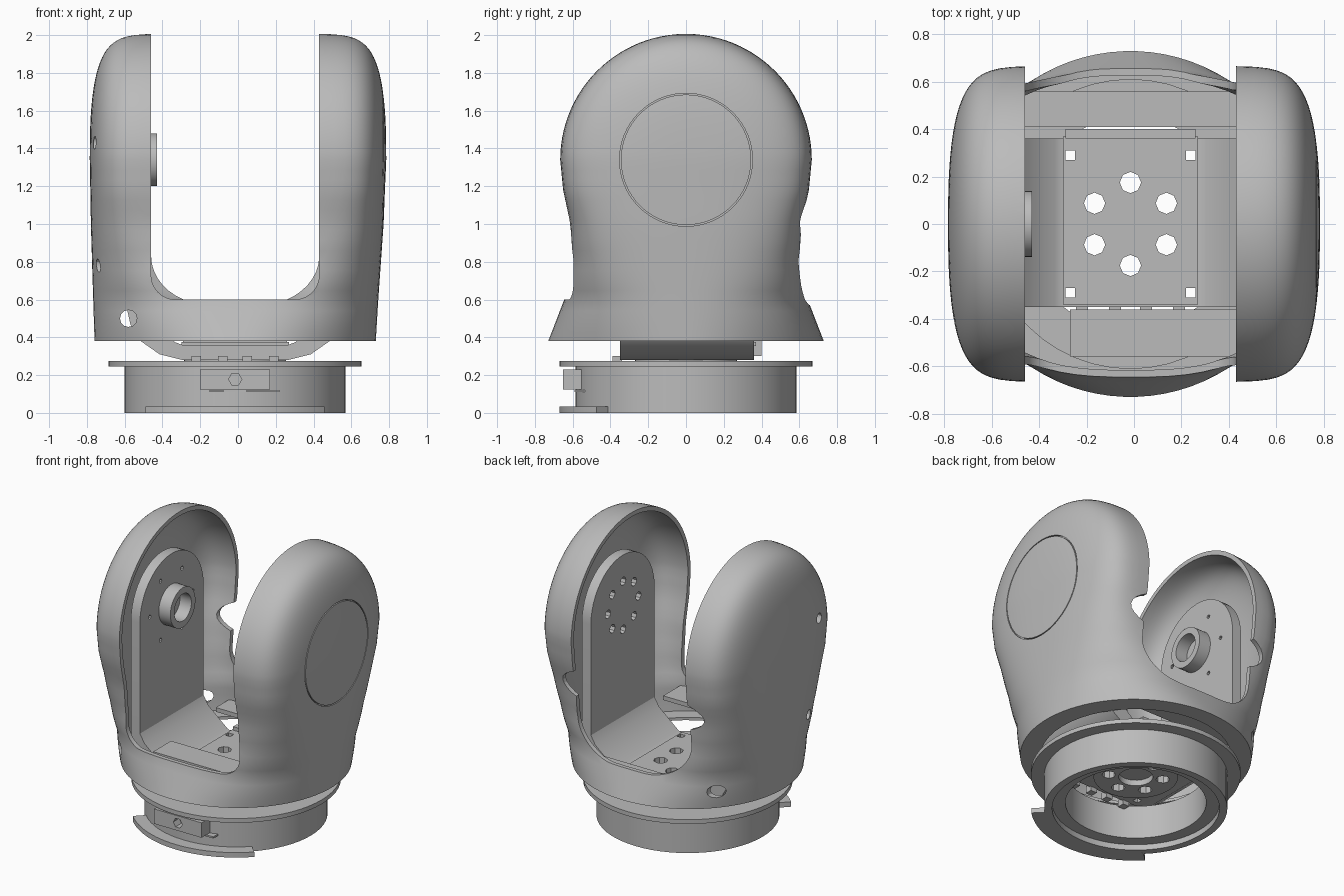
import bpy, bmesh, math

if "Cube" in bpy.data.objects:
    bpy.data.objects.remove(bpy.data.objects["Cube"])

grey = bpy.data.materials.new("plain grey")
grey.use_nodes = True
COLOUR = (0.5, 0.5, 0.5, 1)
grey.diffuse_color = COLOUR
grey.node_tree.nodes["Principled BSDF"].inputs["Base Color"].default_value = COLOUR

CX = -0.015      # centre line of the base and bracket
PIVOT = 1.34     # height of the tilt axis
cutters = []


def finish(name, bm):
    bmesh.ops.recalc_face_normals(bm, faces=bm.faces)
    mesh = bpy.data.meshes.new(name)
    bm.to_mesh(mesh)
    bm.free()
    mesh.materials.append(grey)
    obj = bpy.data.objects.new(name, mesh)
    bpy.context.collection.objects.link(obj)
    return obj


def prism(name, pts, axis, lo, hi):
    """Extrude a 2D outline along one axis."""
    place = {"x": lambda p, d: (d, p[0], p[1]),
             "y": lambda p, d: (p[0], d, p[1]),
             "z": lambda p, d: (p[0], p[1], d)}[axis]
    bm = bmesh.new()
    rings = [[bm.verts.new(place(p, d)) for p in pts] for d in (lo, hi)]
    bm.faces.new(rings[0])
    bm.faces.new(rings[1])
    n = len(pts)
    for i in range(n):
        j = (i + 1) % n
        bm.faces.new((rings[0][i], rings[0][j], rings[1][j], rings[1][i]))
    return finish(name, bm)


def arc(cx, cy, rx, ry, start, end, n):
    steps = [math.radians(start + (end - start) * i / n) for i in range(n + 1)]
    return [(cx + rx * math.cos(t), cy + ry * math.sin(t)) for t in steps]


def disc(name, c, r, axis, lo, hi, n=48):
    return prism(name, arc(c[0], c[1], r, r, 0, 360, n)[:-1], axis, lo, hi)


def box(name, x, y, z):
    return prism(name, [(x[0], y[0]), (x[1], y[0]), (x[1], y[1]), (x[0], y[1])], "z", *z)


def cut(obj, tools):
    bpy.context.view_layer.objects.active = obj
    for tool in tools:
        tool.hide_render = True
        if tool not in cutters:
            cutters.append(tool)
        mod = obj.modifiers.new("cut", "BOOLEAN")
        mod.operation, mod.solver, mod.object = "DIFFERENCE", "EXACT", tool
        bpy.ops.object.modifier_apply(modifier=mod.name)
    return obj


def ring(name, c, r_out, r_in, axis, lo, hi, n=64):
    hole = disc("cutter", c, r_in, axis, lo - 0.1, hi + 0.1, n)
    return cut(disc(name, c, r_out, axis, lo, hi, n), [hole])


# Fork shell: height, half width, half depth, roundness in x and y, centre
SECTIONS = [(0.38, 0.745, 0.73, 2, 2, CX), (0.6, 0.755, 0.645, 2.8, 2.3, -0.012),
            (0.8, 0.765, 0.61, 5, 2.5, -0.008), (1.0, 0.775, 0.615, 7.5, 2.6, -0.004),
            (1.18, 0.78, 0.652, 9.5, 2.6, -0.002), (PIVOT, 0.785, 0.667, 10, 2.6, 0)]


def section(z):
    for lo, hi in zip(SECTIONS, SECTIONS[1:]):
        if z <= hi[0]:
            f = (z - lo[0]) / (hi[0] - lo[0])
            return [u + (v - u) * f for u, v in zip(lo, hi)][1:]
    return SECTIONS[-1][1:]


def shell_solid(name, bottom, inset, n=80):
    top_r = SECTIONS[-1][2] - inset
    heights = [bottom + (PIVOT - bottom) * i / 18 for i in range(18)]
    heights += [PIVOT + top_r * math.sin(math.radians(88.5 * i / 26)) for i in range(27)]
    bm = bmesh.new()
    rows = []
    for z in heights:
        a, b, p, q, cx = section(z)
        a, b = a - inset, b - inset
        dz = max(0, z - PIVOT)
        width = a * (1 - (dz / b) ** q) ** (1 / p)
        row = []
        for i in range(n):
            t = 2 * math.pi * (i + 0.5) / n
            x = math.copysign(width * abs(math.cos(t)) ** (2 / p), math.cos(t))
            r = b * max(0, 1 - abs(x / a) ** p) ** (1 / q)
            y = math.copysign(math.sqrt(max(1e-8, r * r - dz * dz)), math.sin(t))
            row.append(bm.verts.new((cx + x, y, z)))
        rows.append(row)
    for r0, r1 in zip(rows, rows[1:]):
        for i in range(n):
            j = (i + 1) % n
            bm.faces.new((r0[i], r0[j], r1[j], r1[i]))
    bm.faces.new(rows[0])
    bm.faces.new(rows[-1])
    return finish(name, bm)


def slot(y0, y1, z, rx, rz):
    pts = [(-0.46, 2.2)] + arc(-0.46 + rx, z + rz, rx, rz, 180, 270, 10)
    pts += arc(0.43 - rx, z + rz, rx, rz, 270, 360, 10) + [(0.43, 2.2)]
    return prism("slot_cutter", pts, "y", y0, y1)


shell = shell_solid("fork_shell", 0.38, 0)
cut(shell, [shell_solid("hollow_cutter", 0.4, 0.03),
            disc("bottom_cutter", (CX, 0), 0.61, "z", 0.3, 0.45),
            slot(-1, 0.01, 0.6, 0.13, 0.13),
            slot(0, 1, 0.57, 0.32, 0.26),
            prism("back_notch_cutter", arc(CX, 1.04, 0.55, 0.16, 0, 350, 35), "y", 0.37, 1),
            ring("groove_cutter", (0, PIVOT), 0.352, 0.345, "x", 0.755, 0.9),
            disc("front_hole_cutter", (-0.58, 0.5), 0.045, "y", -0.8, -0.2, 12),
            disc("back_hole_cutter", (-0.58, 0.5), 0.045, "y", 0.2, 0.8, 12),
            disc("upper_hole_cutter", (-0.4, 1.43), 0.035, "x", -0.9, -0.6, 12),
            disc("lower_hole_cutter", (-0.31, 0.78), 0.035, "x", -0.9, -0.6, 12)])

# Shelves inside the shell rim
box("front_shelf", (-0.27, 0.43), (-0.56, -0.36), (0.55, 0.58))
box("back_shelf", (-0.46, 0.43), (0.41, 0.56), (0.44, 0.47))

# Inner bracket: bent pan, and two upright plates with round tops
outer = [(0.28, 0.28), (0.4, 0.31), (0.5, 0.38), (0.555, 0.47), (0.575, 0.56)]
inner = [(0.505, 0.56), (0.47, 0.5), (0.32, 0.375), (0.28, 0.36)]
right_side = outer + inner
pts = [(CX + x, z) for x, z in right_side] + [(CX - x, z) for x, z in reversed(right_side)]
pan = prism("bracket_pan", pts, "y", -0.35, 0.36)
floor_plate = box("bracket_floor_plate", (-0.3, 0.27), (-0.34, 0.37), (0.355, 0.375))
box("bracket_back_lip", (-0.29, 0.26), (0.36, 0.4), (0.3, 0.4))
hub = disc("turntable_hub", (CX, 0), 0.27, "z", 0.23, 0.3)

bolt_holes = [disc("bolt_cutter", p, 0.045, "z", 0.1, 0.6, 8)
              for p in arc(CX, 0, 0.175, 0.175, 30, 330, 5)]
bolt_holes += [box("corner_cutter", (x - 0.02, x + 0.02), (y - 0.02, y + 0.02), (0.1, 0.6))
               for x in (-0.27, 0.24) for y in (-0.29, 0.29)]
for part in (pan, floor_plate, hub):
    cut(part, bolt_holes)
cut(hub, [disc("hub_bore_cutter", (CX, 0), 0.11, "z", 0.1, 0.27, 24)])

outline = [(-0.35, 0.55), (0.36, 0.55)] + arc(0.005, PIVOT, 0.355, 0.355, 0, 180, 24)
for side, name, hole_r, hole_n, circle in ((-1, "right", 0.014, 6, 0.24),
                                           (1, "left", 0.03, 8, 0.17)):
    lo, hi = sorted((CX + side * 0.505, CX + side * 0.575))
    plate = prism(name + "_bracket_plate", outline, "x", lo, hi)
    spots = arc(0, PIVOT, circle, circle, 0, 360, hole_n)[:-1]
    cut(plate, [disc("hole_cutter", s, hole_r, "x", lo - 0.05, hi + 0.05, 8) for s in spots])
ring("pivot_boss", (0, PIVOT), 0.14, 0.095, "x", -0.53, -0.43, 32)
disc("drive_motor", (0, PIVOT), 0.22, "x", 0.575, 0.64, 32)

# Base: outer skirt, inner wall, flange and front foot
ring("base_skirt", (CX, 0), 0.585, 0.535, "z", 0, 0.25)
ring("base_inner_wall", (CX, 0), 0.54, 0.45, "z", 0.04, 0.25)
ring("base_flange", (CX, 0), 0.67, 0.45, "z", 0.245, 0.275)
foot = arc(CX, 0, 0.67, 0.67, 225, 315, 24) + arc(CX, 0, 0.57, 0.57, 315, 225, 24)
prism("front_foot", foot, "z", 0, 0.035)

# Connector block on the front of the base
block = box("connector_block", (-0.2, 0.17), (-0.65, -0.5), (0.125, 0.23))
cut(block, [disc("socket_cutter", (CX, 0.178), 0.035, "y", -0.8, -0.58, 6)])
box("connector_ledge", (-0.15, 0.22), (-0.59, -0.5), (0.11, 0.122))
for x in (-0.22, -0.08, 0.05, 0.19):
    box("flange_tab", (x - 0.025, x + 0.025), (-0.39, -0.34), (0.25, 0.3))

for tool in cutters:
    bpy.data.objects.remove(tool)

# Smooth the curved faces and keep the edges sharp
bpy.ops.object.select_all(action="DESELECT")
for obj in bpy.context.scene.objects:
    if obj.type == "MESH" and obj.data.materials and obj.data.materials[0] == grey:
        obj.select_set(True)
        bpy.context.view_layer.objects.active = obj
bpy.ops.object.shade_smooth_by_angle(angle=math.radians(30))
